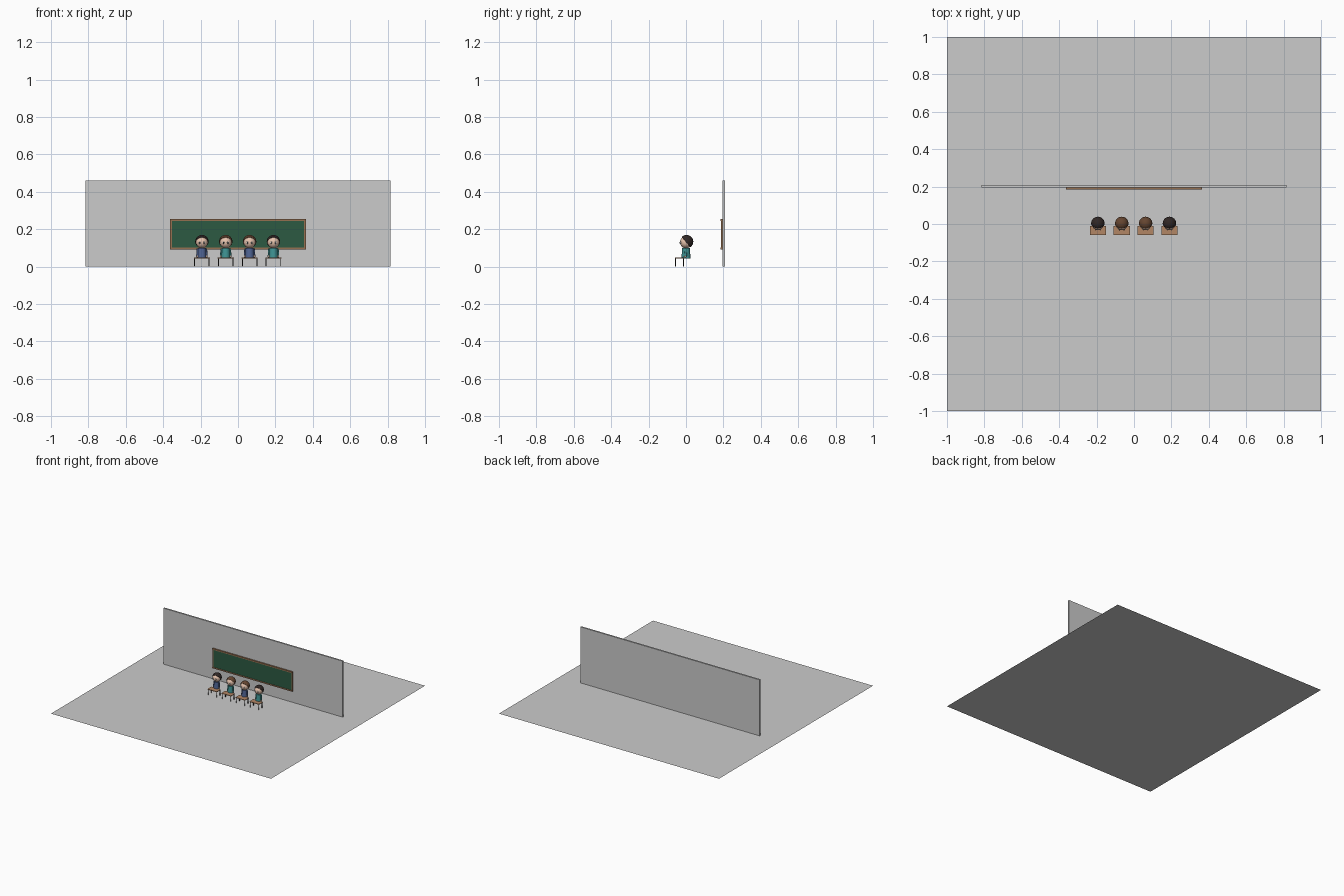
import bpy, bmesh, math
from mathutils import Vector

if "Cube" in bpy.data.objects:
    bpy.data.objects.remove(bpy.data.objects["Cube"])


def material(name, rgb):
    m = bpy.data.materials.new(name)
    m.diffuse_color = (*rgb, 1)
    m.use_nodes = True
    m.node_tree.nodes["Principled BSDF"].inputs["Base Color"].default_value = m.diffuse_color
    return m


WOOD = material("wood", (0.30, 0.16, 0.08))
GREEN = material("board_green", (0.025, 0.10, 0.055))
DESK = material("desk_wood", (0.45, 0.24, 0.13))
METAL = material("dark_metal", (0.03, 0.03, 0.03))
SKIN = material("skin", (0.80, 0.55, 0.42))
WHITE = material("eye_white", (0.9, 0.9, 0.9))
BLUE = material("shirt_blue", (0.08, 0.13, 0.30))
TEAL = material("shirt_teal", (0.05, 0.30, 0.30))
BLACK_HAIR = material("hair_black", (0.03, 0.02, 0.018))
BROWN_HAIR = material("hair_brown", (0.13, 0.06, 0.03))


def finish(name, mat, smooth=False):
    ob = bpy.context.object
    ob.name = name
    if mat:
        ob.data.materials.append(mat)
    if smooth:
        bpy.ops.object.shade_smooth_by_angle()
    return ob


def box(name, x, y, z, mat=None):
    """Box from (min, max) pairs."""
    bpy.ops.mesh.primitive_cube_add(size=1, location=[sum(p) / 2 for p in (x, y, z)])
    ob = bpy.context.object
    ob.scale = [p[1] - p[0] for p in (x, y, z)]
    bpy.ops.object.transform_apply(location=False, rotation=False)
    return finish(name, mat)


def ball(name, loc, size, mat, segs=32):
    bpy.ops.mesh.primitive_uv_sphere_add(segments=segs, ring_count=segs // 2, radius=1, location=loc)
    bpy.context.object.scale = size
    bpy.ops.object.transform_apply(location=False, rotation=False)
    return finish(name, mat, True)


def rod(name, a, b, r, mat, r2=None, segs=12):
    a, b = Vector(a), Vector(b)
    bpy.ops.mesh.primitive_cone_add(vertices=segs, radius1=r, radius2=r2 or r,
                                    depth=(b - a).length, location=(a + b) / 2)
    bpy.context.object.rotation_euler = (b - a).to_track_quat('Z', 'Y').to_euler()
    return finish(name, mat, True)


# Room
bpy.ops.mesh.primitive_plane_add(size=2)
finish("floor", None)
box("back_wall", (-0.815, 0.815), (0.195, 0.208), (0, 0.46))

# Board with a frame that is bevelled at the ends
box("board_panel", (-0.355, 0.355), (0.187, 0.195), (0.102, 0.246), GREEN)
for name, z in (("frame_bottom", (0.092, 0.102)), ("frame_top", (0.244, 0.254))):
    box(name, (-0.363, 0.363), (0.184, 0.195), z, WOOD)
for s in (-1, 1):
    ob = box("frame_side", (s * 0.359 - 0.005, s * 0.359 + 0.005), (0.186, 0.195), (0.092, 0.254), WOOD)


def pupil(i, cx, shirt, hair):
    # Desk
    box(f"desk_top_{i}", (cx - 0.043, cx + 0.043), (-0.06, -0.01), (0.043, 0.048), DESK)
    for sx in (-1, 1):
        for y in (-0.057, -0.014):
            rod(f"desk_leg_{i}", (cx + sx * 0.039, y, 0), (cx + sx * 0.039, y, 0.043), 0.0025, METAL)
    # Torso, neck and arms
    rod(f"torso_{i}", (cx, 0, 0.043), (cx, 0, 0.10), 0.024, shirt, 0.021, 24)
    rod(f"neck_{i}", (cx, 0, 0.098), (cx, 0, 0.108), 0.009, SKIN)
    for sx in (-1, 1):
        rod(f"arm_{i}", (cx + sx * 0.025, -0.002, 0.055), (cx + sx * 0.022, 0, 0.095), 0.006, shirt)
        ball(f"hand_{i}", (cx + sx * 0.025, -0.004, 0.054), (0.006,) * 3, SKIN, 12)
        # Eyes
        ball(f"eye_{i}", (cx + sx * 0.012, -0.029, 0.128), (0.005, 0.004, 0.007), WHITE, 12)
        ball(f"pupil_{i}", (cx + sx * 0.012, -0.0325, 0.127), (0.0025, 0.0018, 0.004), METAL, 10)
    # Head and hair cap, cut open on the face side
    ball(f"head_{i}", (cx, 0, 0.130), (0.032, 0.032, 0.032), SKIN)
    cap = ball(f"hair_{i}", (cx, 0.003, 0.133), (0.036, 0.036, 0.036), hair)
    bm = bmesh.new()
    bm.from_mesh(cap.data)
    cut = bmesh.ops.bisect_plane(bm, geom=bm.verts[:] + bm.edges[:] + bm.faces[:],
                                 plane_co=(0, -0.005, 0), plane_no=(0, -0.77, -0.64), clear_outer=True)
    rim = [e for e in cut["geom_cut"] if isinstance(e, bmesh.types.BMEdge)]
    bmesh.ops.contextual_create(bm, geom=rim)
    bm.to_mesh(cap.data)
    bm.free()


for i, (shirt, hair) in enumerate(((BLUE, BLACK_HAIR), (TEAL, BROWN_HAIR),
                                   (BLUE, BROWN_HAIR), (TEAL, BLACK_HAIR))):
    pupil(i + 1, -0.193 + i * 0.1275, shirt, hair)
